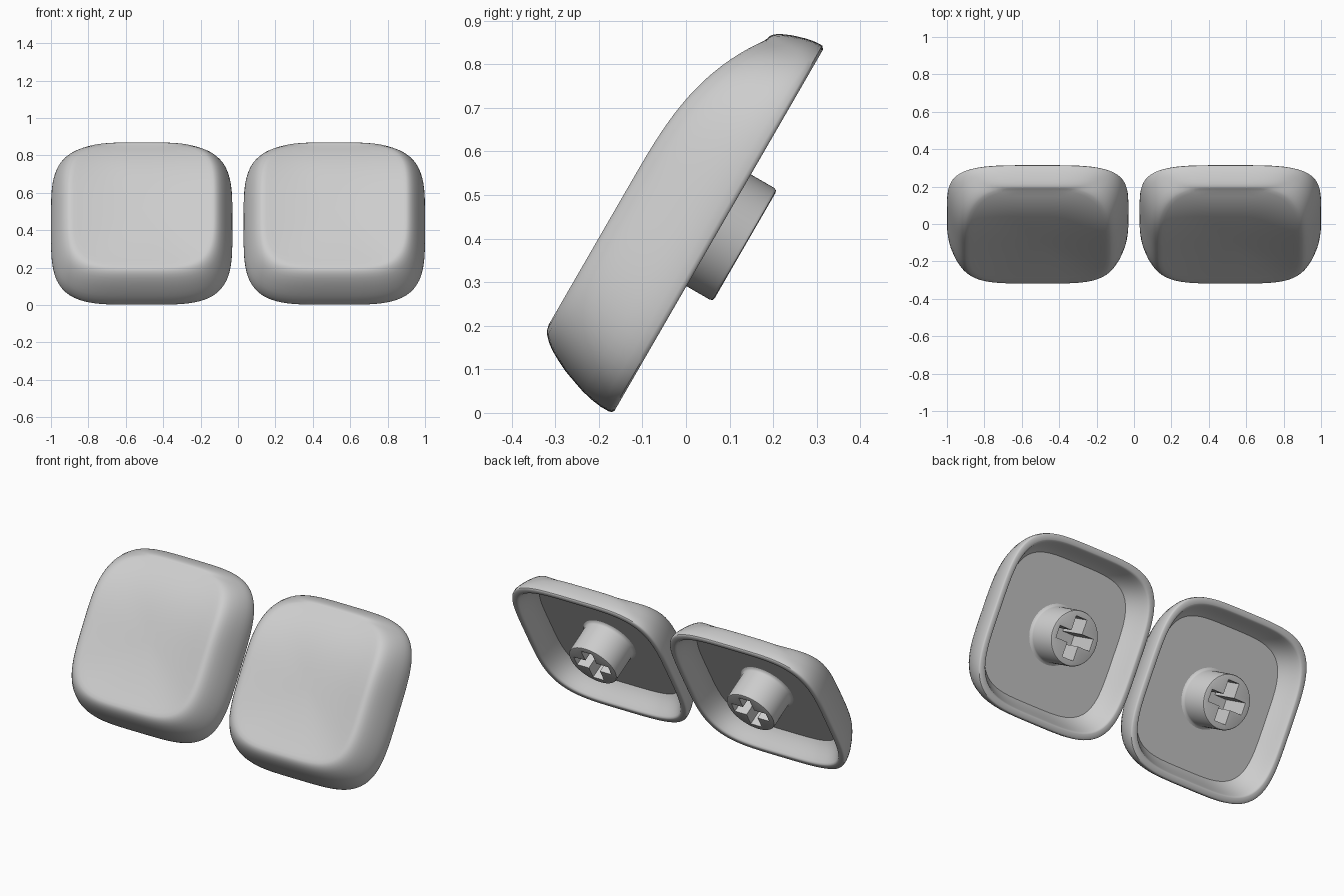
import bpy, bmesh, math
from mathutils import Matrix

if "Cube" in bpy.data.objects:
    bpy.data.objects.remove(bpy.data.objects["Cube"])

SEG = 128
HALF_X, HALF_Y = 0.485, 0.486
TILT = Matrix.Rotation(math.radians(60), 4, 'X')

grey = bpy.data.materials.new("plain grey")
grey.diffuse_color = (0.61, 0.61, 0.61, 1)
grey.use_nodes = True
grey.node_tree.nodes["Principled BSDF"].inputs["Base Color"].default_value = grey.diffuse_color


def rim_height(v):
    # top edge is level at the front and curves down towards the back
    return 0.23 - 1.3 * min(max(0.0, v), 0.435) ** 3


def outline(scale, back=None):
    # squircle outline; the back half can have its own scale
    pts = []
    for i in range(SEG):
        a = 2 * math.pi * i / SEG
        c, s = math.cos(a), math.sin(a)
        r = 1 / (c ** 4 + s ** 4) ** 0.25
        sy = back if back is not None and s > 0 else scale
        pts.append((HALF_X * scale * r * c, HALF_Y * sy * r * s))
    return pts


def circle(radius):
    return [(radius * math.cos(2 * math.pi * i / 64), radius * math.sin(2 * math.pi * i / 64))
            for i in range(64)]


def loft(name, rings, start, end, matrix):
    # skin a list of rings, closed by a point at each end
    bm = bmesh.new()
    loops = [[bm.verts.new(p) for p in ring] for ring in rings]
    for a, b in zip(loops, loops[1:]):
        for i in range(len(a)):
            j = (i + 1) % len(a)
            bm.faces.new((a[i], a[j], b[j], b[i]))
    for loop, tip in ((loops[0], start), (loops[-1], end)):
        t = bm.verts.new(tip)
        for i in range(len(loop)):
            bm.faces.new((loop[i], loop[(i + 1) % len(loop)], t))
    bmesh.ops.recalc_face_normals(bm, faces=bm.faces)
    return finish(name, bm, matrix)


def finish(name, bm, matrix):
    mesh = bpy.data.meshes.new(name)
    bm.to_mesh(mesh)
    bm.free()
    mesh.materials.append(grey)
    ob = bpy.data.objects.new(name, mesh)
    bpy.context.collection.objects.link(ob)
    ob.matrix_world = matrix
    return ob


def smooth(ob, angle):
    bpy.ops.object.select_all(action='DESELECT')
    ob.select_set(True)
    bpy.context.view_layer.objects.active = ob
    bpy.ops.object.shade_smooth_by_angle(angle=math.radians(angle))


def make_cap(side, matrix):
    rings = []
    # hollow underside: flat floor, sloping wall, flat lip
    for s, h in ((0.4, 0.112), (0.80, 0.112), (0.82, 0.10), (0.84, 0.086),
                 (0.862, 0.068), (0.884, 0.047), (0.904, 0.026), (0.92, 0.01),
                 (0.93, 0.002), (0.942, 0), (0.985, 0), (0.996, 0.004)):
        rings.append([(x, y, h) for x, y in outline(s)])
    # outer wall, bulging up to the ridge and steeper at the back
    for s, t in ((1, 0.05), (1, 0.14), (0.993, 0.25), (0.98, 0.37), (0.962, 0.48),
                 (0.938, 0.62), (0.91, 0.74), (0.885, 0.835), (0.86, 0.905),
                 (0.835, 0.957), (0.812, 0.985), (0.79, 0.998)):
        rings.append([(x, y, t * rim_height(y)) for x, y in outline(s, 1 - (1 - s) * 0.45)])
    # dished top
    dish = 0.034
    for k in range(14, 0, -1):
        q = k / 14.4
        rings.append([(x, y, rim_height(y) - dish * (1 - q * q))
                      for x, y in outline(0.775 * q, 0.9 * q)])
    cap = loft(f"{side}_cap_shell", rings, (0, 0, 0.112), (0, 0, rim_height(0) - dish), matrix)
    smooth(cap, 40)


def make_stem(side, matrix):
    # round post with a small fillet at its root and a chamfered end
    profile = ((0.162, 0.118), (0.162, 0.112), (0.153, 0.107), (0.148, 0.097),
               (0.148, -0.062), (0.145, -0.068), (0.139, -0.070))
    rings = [[(x, y, h) for x, y in circle(r)] for r, h in profile]
    stem = loft(f"{side}_stem", rings, (0, 0, 0.118), (0, 0, -0.070), matrix)
    # cross-shaped socket
    bpy.ops.object.select_all(action='DESELECT')
    bpy.context.view_layer.objects.active = stem
    for w, d in ((0.225, 0.066), (0.072, 0.225)):
        bm = bmesh.new()
        bmesh.ops.create_cube(bm, size=1)
        bmesh.ops.scale(bm, vec=(w, d, 0.21), verts=bm.verts)
        bmesh.ops.translate(bm, vec=(0, 0, 0.005), verts=bm.verts)
        cutter = finish("socket_cutter", bm, matrix)
        cutter.hide_render = True
        bpy.context.view_layer.update()
        mod = stem.modifiers.new("socket", 'BOOLEAN')
        mod.operation = 'DIFFERENCE'
        mod.solver = 'EXACT'
        mod.object = cutter
        bpy.ops.object.modifier_apply(modifier=mod.name)
        bpy.data.objects.remove(cutter)
    smooth(stem, 40)


# two identical caps side by side, leaning back
for side, x in (("left", -0.515), ("right", 0.515)):
    place = Matrix.Translation((x, 0.075, 0.419)) @ TILT
    make_cap(side, place)
    make_stem(side, place)
